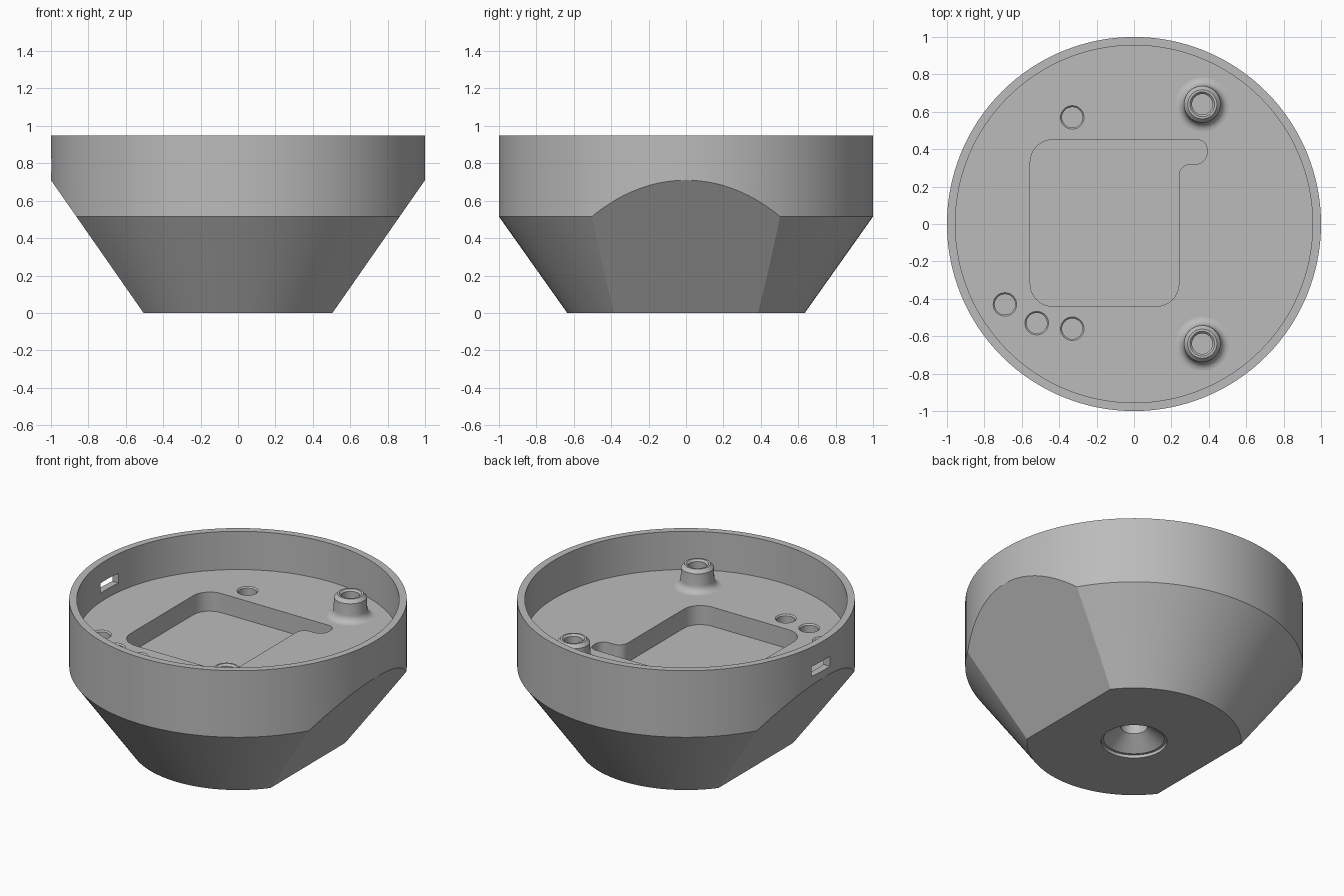
import bpy
import bmesh
import math
from mathutils import Vector, Matrix

if "Cube" in bpy.data.objects:
    bpy.data.objects.remove(bpy.data.objects["Cube"], do_unlink=True)

FLOOR, RIM = 0.70, 0.95

grey = bpy.data.materials.new("plain grey")
grey.use_nodes = True
grey.diffuse_color = (0.5, 0.5, 0.5, 1)
grey.node_tree.nodes["Principled BSDF"].inputs["Base Color"].default_value = (0.5, 0.5, 0.5, 1)


def finish(bm, name):
    bmesh.ops.recalc_face_normals(bm, faces=bm.faces)
    mesh = bpy.data.meshes.new(name)
    bm.to_mesh(mesh)
    bm.free()
    mesh.materials.append(grey)
    obj = bpy.data.objects.new(name, mesh)
    bpy.context.collection.objects.link(obj)
    return obj


def lathe(profile, steps, centre=(0, 0)):
    """Spin an (r, z) profile into a closed solid."""
    bm = bmesh.new()
    verts = [bm.verts.new((r, 0, z)) for r, z in profile]
    edges = [bm.edges.new(pair) for pair in zip(verts, verts[1:])]
    bmesh.ops.spin(bm, geom=verts + edges, axis=(0, 0, 1), cent=(0, 0, 0),
                   angle=math.tau, steps=steps, use_duplicate=False)
    bmesh.ops.remove_doubles(bm, verts=bm.verts, dist=0.0005)
    bmesh.ops.translate(bm, verts=bm.verts, vec=(*centre, 0))
    return bm


def rounded_outline(corners, steps=8):
    """Replace each right-angled (x, y, radius) corner by an arc."""
    points = []
    for i, (x, y, r) in enumerate(corners):
        p = Vector((x, y))
        d1 = (Vector(corners[i - 1][:2]) - p).normalized()
        d2 = (Vector(corners[(i + 1) % len(corners)][:2]) - p).normalized()
        for k in range(steps + 1):
            t = math.pi / 2 * k / steps
            points.append(p + r * (d1 + d2 - d2 * math.cos(t) - d1 * math.sin(t)))
    return points


def prism(points, bottom, top):
    bm = bmesh.new()
    face = bm.faces.new([bm.verts.new((p.x, p.y, bottom)) for p in points])
    out = bmesh.ops.extrude_face_region(bm, geom=[face])
    moved = [v for v in out["geom"] if isinstance(v, bmesh.types.BMVert)]
    bmesh.ops.translate(bm, verts=moved, vec=(0, 0, top - bottom))
    return bm


def cut(target, cutter):
    mod = target.modifiers.new("cut", "BOOLEAN")
    mod.operation, mod.solver, mod.object = "DIFFERENCE", "EXACT", cutter
    bpy.context.view_layer.objects.active = target
    bpy.ops.object.modifier_apply(modifier=mod.name)
    bpy.data.objects.remove(cutter, do_unlink=True)


def smooth(obj, degrees):
    bpy.ops.object.select_all(action="DESELECT")
    obj.select_set(True)
    bpy.context.view_layer.objects.active = obj
    bpy.ops.object.shade_smooth_by_angle(angle=math.radians(degrees))


# Bowl: countersunk screw hole below, cone, straight wall, rim and floor
bm = lathe([(0, 0.32), (0.08, 0.32), (0.08, 0.1), (0.18, 0.02), (0.195, 0.02),
            (0.195, 0), (0.635, 0), (1, 0.515), (1, RIM), (0.955, RIM),
            (0.955, FLOOR), (0, FLOOR)], 128)

# Flat slanted sides
for side in (1, -1):
    sliced = bmesh.ops.bisect_plane(
        bm, geom=bm.verts[:] + bm.edges[:] + bm.faces[:], dist=0.0001,
        plane_co=(side * 0.505, 0, 0), plane_no=(side * 0.71, 0, -0.495), clear_outer=True)
    rim_edges = [e for e in sliced["geom_cut"]
                 if isinstance(e, bmesh.types.BMEdge) and e.is_boundary]
    bmesh.ops.holes_fill(bm, edges=rim_edges, sides=0)
bowl = finish(bm, "bowl")

# Recess in the floor
recess = rounded_outline([(-0.555, -0.44, 0.12), (0.24, -0.44, 0.12), (0.24, 0.32, 0.06),
                          (0.39, 0.32, 0.06), (0.39, 0.45, 0.05), (-0.555, 0.45, 0.12)])
cut(bowl, finish(prism(recess, 0.575, 0.8), "recess_cutter"))

# Small round floor holes with a bevelled lip
hole = [(0, 0.64), (0.055, 0.64), (0.055, 0.692), (0.063, FLOOR), (0.063, 0.74), (0, 0.74)]
for centre in [(-0.33, 0.57), (-0.69, -0.43), (-0.52, -0.53), (-0.33, -0.56)]:
    cut(bowl, finish(lathe(hole, 32, centre), "hole_cutter"))

# Cable slot through the wall
bm = bmesh.new()
bmesh.ops.create_cube(bm, size=1, matrix=Matrix.Translation((-1, 0.03, 0.79))
                      @ Matrix.Diagonal((0.3, 0.18, 0.065, 1)))
cut(bowl, finish(bm, "slot_cutter"))
smooth(bowl, 22)

# Screw posts with a filleted foot and a chamfered top
fillet = [(0.145 - 0.045 * math.sin(t), FLOOR + 0.045 * (1 - math.cos(t)))
          for t in [math.pi / 2 * k / 6 for k in range(7)]]
post = ([(0, 0.69), (0.145, 0.69)] + fillet
        + [(0.098, 0.82), (0.078, 0.842), (0.066, 0.842), (0.055, 0.83), (0.055, 0.72), (0, 0.72)])
for name, y in (("back_screw_post", 0.64), ("front_screw_post", -0.64)):
    smooth(finish(lathe(post, 48, (0.365, y)), name), 30)
